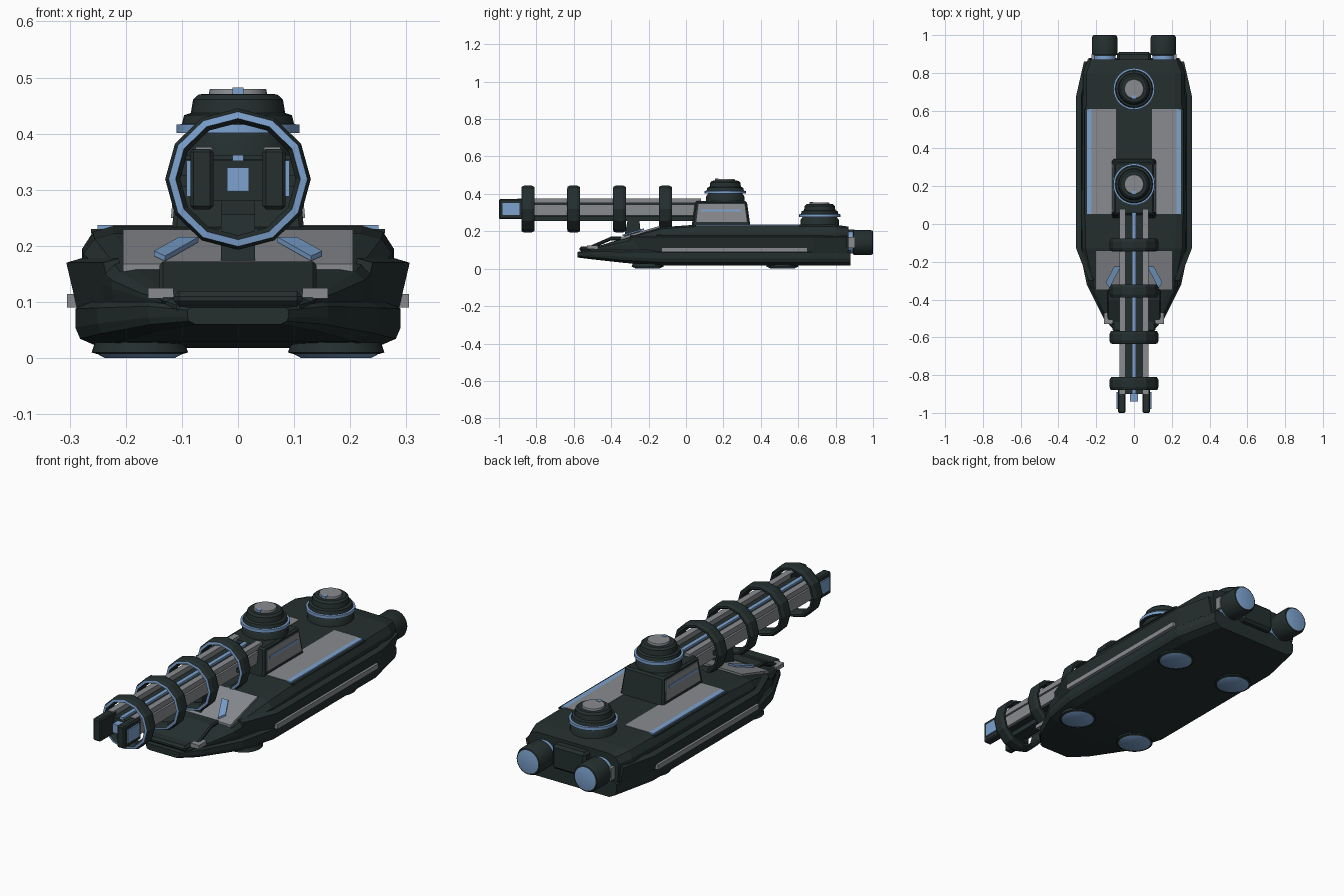
import bpy, bmesh, math
from mathutils import Vector

if "Cube" in bpy.data.objects:
    bpy.data.objects.remove(bpy.data.objects["Cube"], do_unlink=True)


def material(name, rgb):
    m = bpy.data.materials.new(name)
    m.use_nodes = True
    m.diffuse_color = (*rgb, 1)
    m.node_tree.nodes["Principled BSDF"].inputs["Base Color"].default_value = (*rgb, 1)
    return m


MATS = [material("dark armour", (0.018, 0.028, 0.028)),
        material("steel grey", (0.25, 0.26, 0.28)),
        material("energy blue", (0.2, 0.36, 0.62))]
DARK, GREY, BLUE = range(3)


def finish(name, bm, mirror=False, bevel=0, smooth=False):
    bmesh.ops.recalc_face_normals(bm, faces=bm.faces)
    me = bpy.data.meshes.new(name)
    bm.to_mesh(me)
    bm.free()
    for m in MATS:
        me.materials.append(m)
    ob = bpy.data.objects.new(name, me)
    bpy.context.collection.objects.link(ob)
    if bevel:
        b = ob.modifiers.new("bevel", "BEVEL")
        b.width, b.segments = bevel, 1
    if mirror:
        ob.modifiers.new("mirror", "MIRROR")
    if smooth:
        bpy.ops.object.select_all(action="DESELECT")
        ob.select_set(True)
        bpy.context.view_layer.objects.active = ob
        bpy.ops.object.shade_smooth_by_angle(angle=math.radians(35))
    return ob


def loft(name, sections, mat=DARK, **kw):
    """Skin a list of equal-length closed point rings and cap both ends."""
    bm = bmesh.new()
    rings = [[bm.verts.new(p) for p in s] for s in sections]
    for a, b in zip(rings, rings[1:]):
        for i in range(len(a)):
            j = (i + 1) % len(a)
            bm.faces.new((a[i], a[j], b[j], b[i]))
    bm.faces.new(rings[0])
    bm.faces.new(rings[-1])
    for f in bm.faces:
        f.material_index = mat
    return finish(name, bm, **kw)


def box(name, x, y, z, mat=DARK, **kw):
    return loft(name, [[(x[0], v, z[0]), (x[1], v, z[0]), (x[1], v, z[1]), (x[0], v, z[1])]
                       for v in y], mat, **kw)


def hull(name, shape, stations, **kw):
    """Loft a normalised half section over stations (y, half width, bottom, top)."""
    rings = []
    for y, w, lo, hi in stations:
        half = [(u * w, y, lo + v * (hi - lo)) for u, v in shape]
        rings.append(half + [(-p[0], p[1], p[2]) for p in reversed(half)])
    return loft(name, rings, **kw)


def slab(name, x0, x1, path, thick, mat=DARK, **kw):
    """Plate following a (y, z) path, wide from x0 to x1."""
    return loft(name, [[(x0, y, z - thick), (x1, y, z - thick), (x1, y, z), (x0, y, z)]
                       for y, z in path], mat, **kw)


def lathe(name, profile, loc, axis="Z", n=32, closed=False, sx=1, smooth=True, **kw):
    """Spin (radius, height, material) points; each material covers the next band."""
    bm = bmesh.new()
    rings = []
    for r, h, _ in profile:
        ring = []
        for i in range(n):
            a = math.tau * i / n
            c, s = r * math.cos(a) * sx, r * math.sin(a)
            p = (c, s, h) if axis == "Z" else (c, h, s)
            ring.append(bm.verts.new(Vector(loc) + Vector(p)))
        rings.append(ring)
    count = len(rings)
    for k in range(count if closed else count - 1):
        a, b = rings[k], rings[(k + 1) % count]
        for i in range(n):
            j = (i + 1) % n
            bm.faces.new((a[i], a[j], b[j], b[i])).material_index = profile[k][2]
    if not closed:
        bm.faces.new(rings[0]).material_index = profile[0][2]
        bm.faces.new(rings[-1]).material_index = profile[-1][2]
    return finish(name, bm, smooth=smooth, **kw)


# Hull
hull("lower_hull", [(0.84, 0), (0.97, 0.2), (1, 0.45), (1, 0.85), (0.95, 1)],
     [(0.88, 0.24, 0.018, 0.10), (0.66, 0.29, 0.018, 0.10), (-0.13, 0.29, 0.018, 0.10),
      (-0.32, 0.25, 0.03, 0.10), (-0.5, 0.16, 0.05, 0.10), (-0.58, 0.09, 0.06, 0.09)])
hull("upper_hull", [(0.97, 0), (1, 0.5), (1, 0.72), (0.93, 0.93), (0.8, 1)],
     [(0.87, 0.245, 0.09, 0.225), (0.8, 0.27, 0.09, 0.235), (0.05, 0.278, 0.09, 0.235),
      (-0.13, 0.275, 0.09, 0.222), (-0.35, 0.225, 0.09, 0.158), (-0.44, 0.18, 0.09, 0.13),
      (-0.56, 0.11, 0.08, 0.1)])
box("rear_block", (-0.09, 0.09), (0.8, 0.91), (0.09, 0.21), bevel=0.012)
slab("nose_hood", -0.14, 0.14, [(-0.53, 0.115), (-0.4, 0.172), (-0.34, 0.172)], 0.02, bevel=0.006)
box("nose_lip", (-0.115, 0.115), (-0.57, -0.45), (0.092, 0.12), bevel=0.01)
box("nose_light", (0.115, 0.16), (-0.53, -0.47), (0.106, 0.125), GREY, mirror=True)

# Side skirts with their grey strips
skirt = [(0.262, 0.09), (0.29, 0.085), (0.31, 0.17), (0.283, 0.178)]
loft("side_skirt", [[(x - d, y, z) for x, z in skirt]
                    for y, d in ((-0.3, 0.07), (-0.13, 0.004), (0.68, 0.004), (0.86, 0.045))],
     mirror=True)
box("skirt_strip", (0.28, 0.305), (-0.13, 0.65), (0.09, 0.114), GREY, mirror=True)

# Deck plates
box("deck_plate", (0.095, 0.262), (0.05, 0.61), (0.222, 0.23), mirror=True)
box("deck_panel", (0.095, 0.225), (0.052, 0.608), (0.229, 0.237), GREY, mirror=True)
box("deck_strip", (0.225, 0.25), (0.052, 0.608), (0.229, 0.237), BLUE, mirror=True)
slab("front_panel", -0.205, 0.205, [(-0.35, 0.168), (-0.14, 0.229)], 0.02, GREY)
chevron = [(0.07, -0.225, 0.212), (0.105, -0.225, 0.212), (0.15, -0.31, 0.187), (0.13, -0.34, 0.178)]
loft("chevron", [[(x, y, z + d) for x, y, z in chevron] for d in (-0.005, 0.004)], BLUE, mirror=True)

# Hover pads under the hull
for y, end in ((-0.205, "front"), (0.515, "rear")):
    lathe(end + "_hover_pad", [(0.062, 0, BLUE), (0.075, 0.007, DARK), (0.086, 0.01, DARK),
                               (0.08, 0.028, DARK)], (0.175, y, 0), mirror=True)

# Rear thrusters
lathe("thruster", [(0.045, 0.82, DARK), (0.045, 0.86, GREY), (0.058, 0.862, BLUE),
                   (0.058, 0.893, DARK), (0.067, 0.896, DARK), (0.068, 0.985, DARK),
                   (0.062, 0.998, DARK), (0.056, 1.0, BLUE)],
      (0.155, 0, 0.14), "Y", mirror=True)
box("thruster_bracket", (0.21, 0.225), (0.83, 0.9), (0.11, 0.17), GREY, mirror=True)

# Domed turrets
dome = [(0.105, -0.06, DARK), (0.102, -0.015, DARK), (0.092, 0, DARK), (0.11, 0, BLUE),
        (0.11, 0.015, BLUE), (0.1, 0.016, DARK), (0.096, 0.032, DARK), (0.084, 0.036, DARK),
        (0.08, 0.06, DARK), (0.07, 0.069, DARK), (0.052, 0.07, GREY), (0.05, 0.079, GREY)]
for name, y, z in (("front_dome", 0.21, 0.401), ("rear_dome", 0.715, 0.276)):
    lathe(name, dome, (0, y, z))
    box(name + "_notch", (-0.01, 0.01), (y - 0.054, y - 0.035), (z + 0.07, z + 0.081), BLUE)

# Gun mount below the front dome
loft("gun_mount", [[(-w, a, z), (w, a, z), (w, b, z), (-w, b, z)]
                   for w, a, b, z in ((0.118, 0.03, 0.345, 0.225), (0.105, 0.05, 0.325, 0.362))],
     bevel=0.008)
for name, mat, d, a, b, lo, hi in (("mount_panel", GREY, 0.004, 0.055, 0.325, 0.25, 0.345),
                                   ("mount_stripe", BLUE, 0.007, 0.08, 0.295, 0.305, 0.316)):
    # Plates lean with the mount wall
    wall = [(0.118 - 0.095 * (z - 0.225), z) for z in (lo, hi)]
    inset = 0.012 if mat == GREY else 0
    loft(name, [[(x + t, a, wall[0][1]) if i == 0 else (x + t, y, z)
                 for i, (x, y, z) in enumerate(((wall[0][0], a, lo), (wall[0][0], b, lo),
                                                (wall[1][0], b - inset, hi),
                                                (wall[1][0], a + inset, hi)))]
                for t in (-0.003, d)], mat, mirror=True)

# Gun rails
RAIL = (-0.9, 0.08)
box("rail_core", (-0.062, 0.062), RAIL, (0.28, 0.352))
box("side_rail", (0.055, 0.076), RAIL, (0.285, 0.342), GREY, mirror=True)
box("top_rail", (0.046, 0.076), RAIL, (0.35, 0.376), GREY, mirror=True)
box("power_line", (-0.01, 0.01), RAIL, (0.345, 0.362), BLUE)
box("lower_rail", (-0.03, 0.03), (-0.87, 0.08), (0.255, 0.285))
loft("gun_support", [[(-w, a, z), (w, a, z), (w, b, z), (-w, b, z)]
                     for w, a, b, z in ((0.03, -0.33, -0.24, 0.17), (0.03, -0.31, -0.25, 0.27))])

# Muzzle
box("muzzle_prong", (0.044, 0.085), (-1.0, -0.87), (0.265, 0.373), mirror=True, bevel=0.006)
box("muzzle_plate", (0.084, 0.092), (-0.98, -0.89), (0.288, 0.352), BLUE, mirror=True)
box("muzzle_core", (-0.02, 0.02), (-0.94, -0.88), (0.297, 0.34), BLUE)

# Accelerator rings
ring = [(0.1, -0.02, DARK), (0.108, -0.035, BLUE), (0.12, -0.033, DARK), (0.126, -0.018, DARK),
        (0.126, 0.018, DARK), (0.118, 0.034, DARK), (0.108, 0.034, DARK), (0.1, 0.02, DARK)]
for i in range(4):
    lathe("accelerator_ring", ring, (0, -0.845 + 0.245 * i, 0.319), "Y", n=12,
          closed=True, sx=1.03, smooth=False)
box("ring_spoke", (0.07, 0.106), (-0.12, -0.1), (0.305, 0.325), mirror=True)
